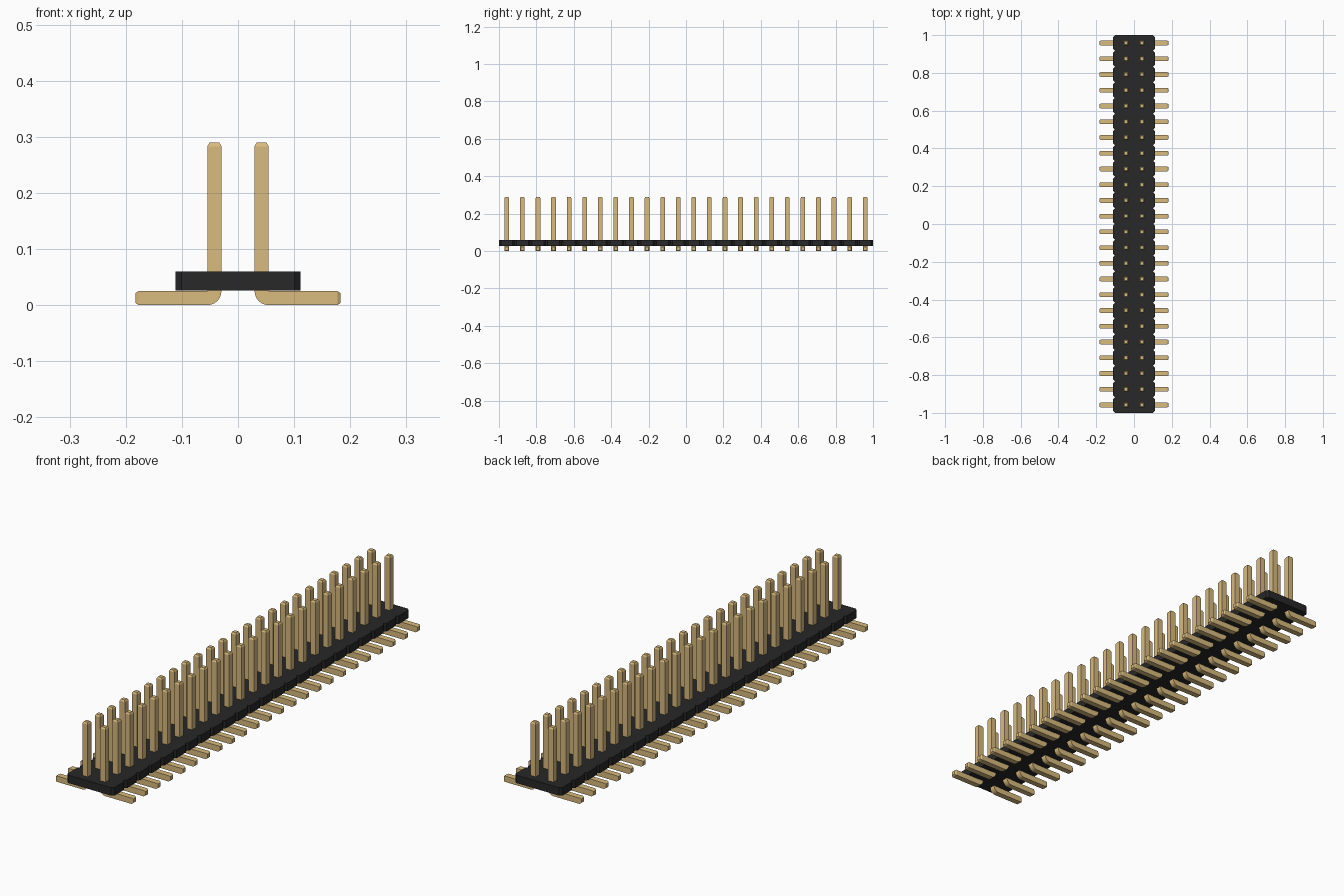
import bpy, bmesh, math

cube = bpy.data.objects.get("Cube")
if cube:
    bpy.data.objects.remove(cube, do_unlink=True)

COUNT = 24
PITCH = 2.0 / COUNT


def material(name, rgb):
    m = bpy.data.materials.new(name)
    m.use_nodes = True
    m.diffuse_color = (*rgb, 1)
    m.node_tree.nodes["Principled BSDF"].inputs["Base Color"].default_value = (*rgb, 1)
    return m


def make_object(name, bm, mat):
    bmesh.ops.recalc_face_normals(bm, faces=bm.faces[:])
    me = bpy.data.meshes.new(name)
    bm.to_mesh(me)
    bm.free()
    me.materials.append(mat)
    ob = bpy.data.objects.new(name, me)
    bpy.context.collection.objects.link(ob)
    return ob


gold = material("pin gold", (0.69, 0.495, 0.21))
black = material("housing black", (0.022, 0.021, 0.021))

# Housing: one strip with a chamfered notch between neighbouring cells
HALF_W, CHAMFER, Z0, Z1 = 0.111, 0.010, 0.026, 0.06
side = []
for i in range(COUNT):
    y = -1 + i * PITCH
    side += [(HALF_W - CHAMFER, y), (HALF_W, y + CHAMFER), (HALF_W, y + PITCH - CHAMFER)]
side.append((HALF_W - CHAMFER, 1.0))
outline = side + [(-x, y) for x, y in reversed(side)]
bm = bmesh.new()
base = bm.faces.new([bm.verts.new((x, y, Z0)) for x, y in outline])
top = bmesh.ops.extrude_face_region(bm, geom=[base])["geom"]
bmesh.ops.translate(bm, vec=(0, 0, Z1 - Z0), verts=[v for v in top if isinstance(v, bmesh.types.BMVert)])
make_object("housing", bm, black)

# Pin: rectangular sections (outer xz point, inner xz point, half depth) from foot to tip
T = 0.025                      # wire thickness
XI, XO = 0.0295, 0.0545        # inner and outer side of the upright
H = T / 2
E = 0.0085                     # half width of the chamfered ends
sections = [((0.183, H - E), (0.183, H + E), E), ((0.177, 0), (0.177, T), H)]
for k in range(7):
    a = math.radians(90 * k / 6)
    sections.append(((XO - T * math.sin(a), T - T * math.cos(a)), (XO, T), H))
mid = (XI + XO) / 2
sections += [((XI, 0.283), (XO, 0.283), H), ((mid - E, 0.29), (mid + E, 0.29), E)]

bm = bmesh.new()
rings = []
for (ox, oz), (ix, iz), d in sections:
    rings.append([bm.verts.new(c) for c in ((ox, -d, oz), (ox, d, oz), (ix, d, iz), (ix, -d, iz))])
for a, b in zip(rings, rings[1:]):
    for j in range(4):
        n = (j + 1) % 4
        bm.faces.new((a[j], a[n], b[n], b[j]))
bm.faces.new(rings[0])
bm.faces.new(rings[-1])
bmesh.ops.remove_doubles(bm, verts=bm.verts[:], dist=1e-5)
pins = make_object("contact_pins", bm, gold)
pins.location.y = -1 + PITCH / 2

# Smooth bend, sharp corners
bpy.ops.object.select_all(action='DESELECT')
pins.select_set(True)
bpy.context.view_layer.objects.active = pins
bpy.ops.object.shade_smooth_by_angle(angle=math.radians(20))

# Second row, then repeat along the strip
pins.modifiers.new("two_rows", 'MIRROR').use_axis = (True, False, False)
arr = pins.modifiers.new("repeat", 'ARRAY')
arr.count = COUNT
arr.use_relative_offset = False
arr.use_constant_offset = True
arr.constant_offset_displace = (0, PITCH, 0)
